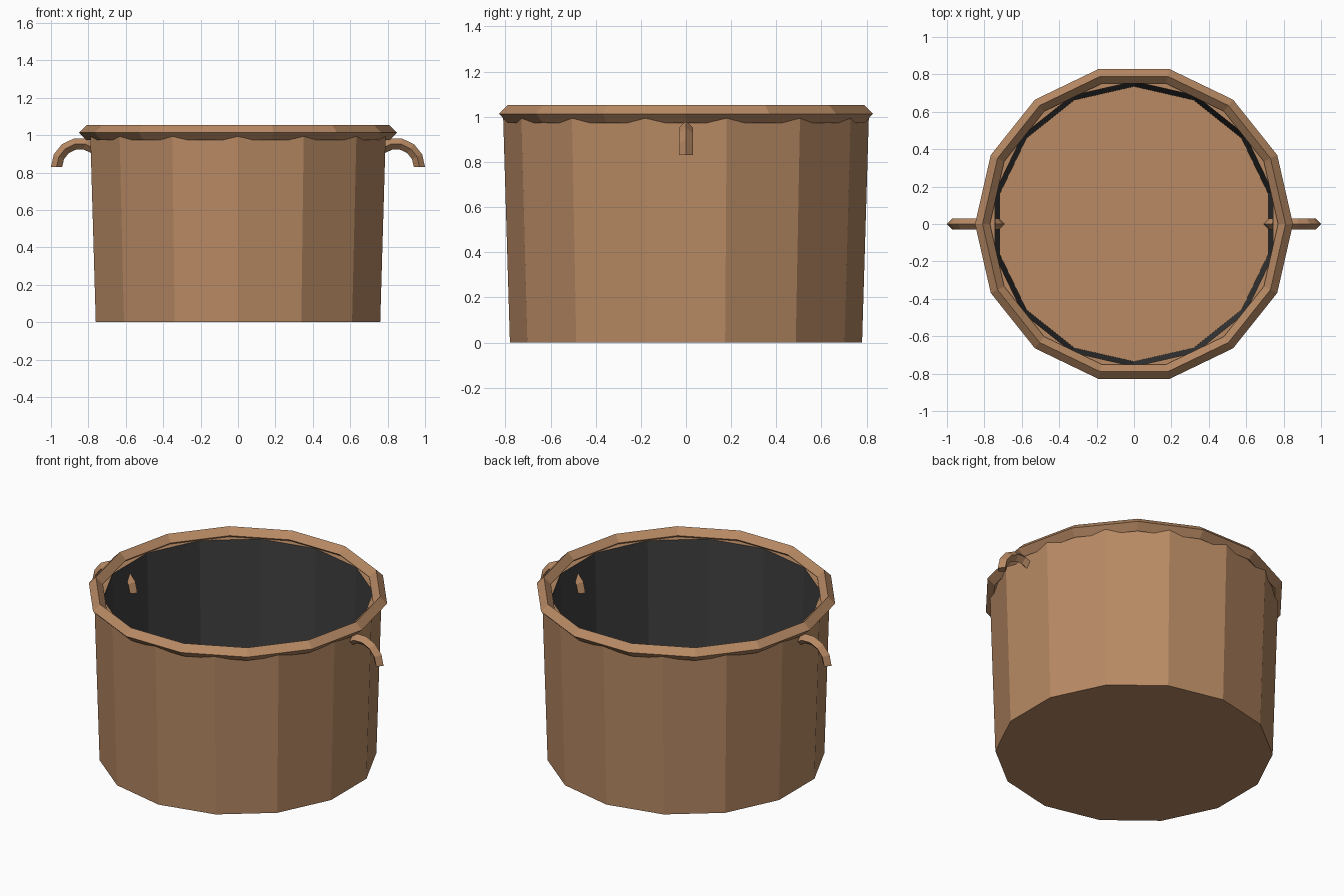
import bpy, bmesh, math

if "Cube" in bpy.data.objects:
    bpy.data.objects.remove(bpy.data.objects["Cube"])

SIDES = 14


def material(name, rgb):
    m = bpy.data.materials.new(name)
    m.diffuse_color = (*rgb, 1)
    m.use_nodes = True
    m.node_tree.nodes["Principled BSDF"].inputs["Base Color"].default_value = m.diffuse_color
    return m


brown = material("copper brown", (0.479, 0.254, 0.127))
dark = material("dark grey lining", (0.05, 0.05, 0.05))


def finish(name, bm, mats):
    bmesh.ops.recalc_face_normals(bm, faces=bm.faces)
    me = bpy.data.meshes.new(name)
    bm.to_mesh(me)
    bm.free()
    for m in mats:
        me.materials.append(m)
    ob = bpy.data.objects.new(name, me)
    bpy.context.collection.objects.link(ob)
    return ob


def ring(bm, r, z, offset=0.0):
    return [bm.verts.new((r * math.cos(a), r * math.sin(a), z))
            for a in (math.tau * (i + offset) / SIDES for i in range(SIDES))]


def bridge(bm, a, b, closed=True, mat=0):
    n = len(a)
    for i in range(n if closed else n - 1):
        j = (i + 1) % n
        bm.faces.new((a[i], a[j], b[j], b[i])).material_index = mat


# Pot body: outer wall, top lip, dark inner wall, brown floor
bm = bmesh.new()
profile = [(0.78, 0.0), (0.81, 1.0), (0.762, 1.0), (0.735, 0.05)]
rings = [ring(bm, r, z, 0.5) for r, z in profile]
for k in range(3):
    bridge(bm, rings[k], rings[k + 1], mat=1 if k == 2 else 0)
bm.faces.new(rings[0])
bm.faces.new(rings[3])
finish("pot_body", bm, [brown, dark])

# Rim: diamond section swept round, turned half a side from the body
bm = bmesh.new()
rings = [ring(bm, r, z) for r, z in
         [(0.85, 1.013), (0.81, 1.053), (0.77, 1.013), (0.81, 0.973)]]
for k in range(4):
    bridge(bm, rings[k], rings[(k + 1) % 4])
finish("rim", bm, [brown])


# Handles: half hoops of diamond section passing through the wall
def handle(name, side):
    bm = bmesh.new()
    sections = []
    for i in range(SIDES // 2 + 1):
        t = math.tau * i / SIDES
        sections.append([bm.verts.new((side * (0.845 + r * math.cos(t)), y,
                                       0.83 + r * math.sin(t)))
                         for r, y in [(0.155, 0), (0.125, 0.03),
                                      (0.095, 0), (0.125, -0.03)]])
    for a, b in zip(sections, sections[1:]):
        bridge(bm, a, b)
    bm.faces.new(sections[0])
    bm.faces.new(sections[-1])
    finish(name, bm, [brown])


handle("right_handle", 1)
handle("left_handle", -1)
